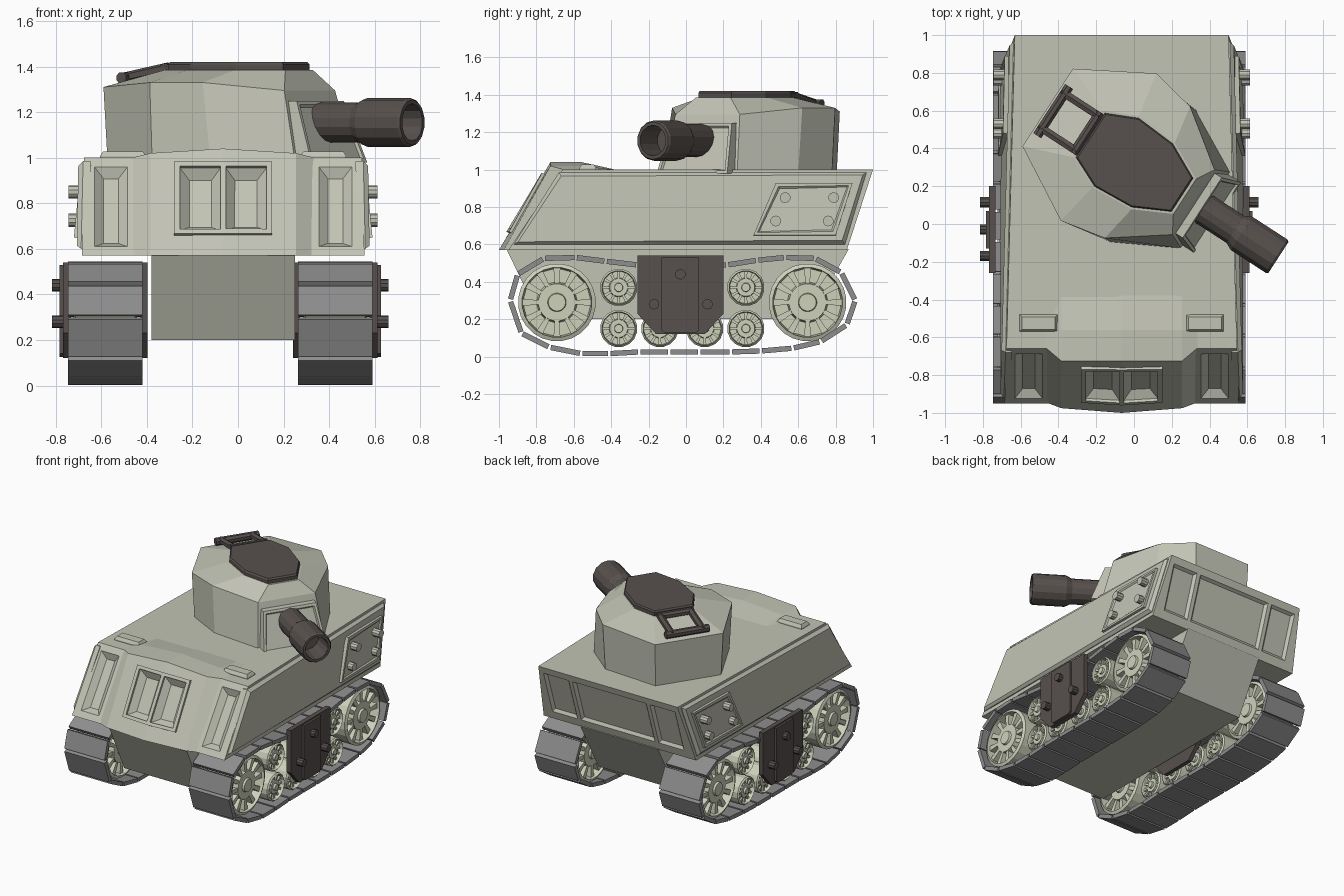
import bpy, bmesh, math
from mathutils import Vector as V

if "Cube" in bpy.data.objects:
    bpy.data.objects.remove(bpy.data.objects["Cube"])

HX, TX = -0.065, -0.078          # centre lines of hull and running gear


def material(name, rgb):
    m = bpy.data.materials.new(name)
    m.diffuse_color = (*rgb, 1)
    m.use_nodes = True
    m.node_tree.nodes["Principled BSDF"].inputs["Base Color"].default_value = m.diffuse_color
    return m


ARMOUR = material("pale olive armour", (0.54, 0.55, 0.46))
WHEEL = material("light wheel paint", (0.62, 0.64, 0.50))
DARK = material("dark brown steel", (0.095, 0.08, 0.074))
TRACK = material("grey track", (0.27, 0.27, 0.275))


def finish(name, bm, mat, loc=(0, 0, 0), rot=0):
    bmesh.ops.recalc_face_normals(bm, faces=bm.faces[:])
    me = bpy.data.meshes.new(name)
    bm.to_mesh(me)
    bm.free()
    me.materials.append(mat)
    ob = bpy.data.objects.new(name, me)
    ob.location, ob.rotation_euler.z = loc, rot
    bpy.context.collection.objects.link(ob)
    return ob


def loft(bm, rings):
    """Closed solid through equal rings; returns the last cap."""
    vs = [[bm.verts.new(p) for p in r] for r in rings]
    n = len(vs[0])
    for a, b in zip(vs, vs[1:]):
        for i in range(n):
            bm.faces.new((a[i], a[(i + 1) % n], b[(i + 1) % n], b[i]))
    bm.faces.new(vs[0][::-1])
    return bm.faces.new(vs[-1])


def lathe(bm, start, axis, profile, n):
    """Round solid: profile is (distance along axis, radius)."""
    start, axis = V(start), V(axis).normalized()
    q = axis.to_track_quat('Z', 'Y')
    ang = [2 * math.pi * (i + 0.5) / n for i in range(n)]
    loft(bm, [[start + q @ V((r * math.cos(a), r * math.sin(a), t)) for a in ang]
              for t, r in profile])


def rod(bm, a, b, r, n=8):
    a, b = V(a), V(b)
    lathe(bm, a, b - a, [(0, r), ((b - a).length, r)], n)


def normal(q, centre=V((0, 0, 0.75))):
    n = (q[2] - q[0]).cross(q[3] - q[1]).normalized()
    return n if n.dot(sum(q, V()) / 4 - centre) > 0 else -n


def panel(bm, q, t, insets):
    """Raised plate on a quad, stepped by (width, depth) insets."""
    q = [V(p) for p in q]
    n = normal(q)
    cap = loft(bm, [[p - n * 0.03 for p in q], [p + n * t for p in q]])
    bmesh.ops.recalc_face_normals(bm, faces=bm.faces[:])
    for w, d in insets:
        bmesh.ops.inset_individual(bm, faces=[cap], thickness=w, depth=d)


def pocket(bm, q, w, d, out=.01):
    """Tapered cutter for a recess."""
    q = [V(p) for p in q]
    n = normal(q)
    inner = [q[i] + w * ((q[i - 1] - q[i]).normalized() + (q[(i + 1) % 4] - q[i]).normalized())
             - n * d for i in range(4)]
    loft(bm, [[p + n * out for p in q], q, inner])


# Upper hull body and the bulged centre of the nose
bm = bmesh.new()
loft(bm, [[(-.62, -.95, .57), (.62, -.95, .57), (.62, .86, .57), (-.62, .86, .57)],
          [(-.61, -.66, 1), (.61, -.66, 1), (.566, 1, 1), (-.566, 1, 1)]])
hull = finish("upper_hull", bm, ARMOUR, (HX, 0, 0))
bm = bmesh.new()
loft(bm, [[(u, yb, .57), (u, yt, zt), (u, -.56, zt), (u, -.37, .998), (u, -.37, .57)]
          for u, yb, yt, zt in ((-.4, -.945, -.657, 1), (-.32, -.975, -.725, 1.02), (0, -1, -.725, 1.04),
                                (.32, -.975, -.725, 1.02), (.4, -.945, -.657, 1))])
nose = finish("nose_bulge", bm, ARMOUR, (HX, 0, 0))


# Surfaces given by height, for placing recesses in nose and rear
def bulge(u, z):
    return (u, -.725 - (.275 - .025 * abs(u) / .32) * (1.03 - z) / .46, z)


def glacis(u, z):
    return (u, -.66 - .29 * (1 - z) / .43, z)


def rear(u, z):
    return (u, 1 - .14 * (1 - z) / .43, z)


def rect(f, u0, u1, z0, z1):
    return [f(u0, z0), f(u1, z0), f(u1, z1), f(u0, z1)]


# Raised frame round the twin recesses
bm = bmesh.new()
out = V((0, -.014, .008))
loft(bm, [[V(bulge(u, .66)) + out, V(bulge(u, .975)) + out, V(bulge(u, .975)) - 3 * out,
           V(bulge(u, .66)) - 3 * out] for u in (-.215, 0, .215)])
frame = finish("nose_frame", bm, ARMOUR, (HX, 0, 0))

bm = bmesh.new()
for s in (-1, 1):
    pocket(bm, rect(glacis, s * .42, s * .565, .61, .96), .04, .035)
    pocket(bm, rect(bulge, s * .012, s * .19, .68, .955), .04, .04, .03)
    pocket(bm, rect(rear, s * .33, s * .535, .63, .95), .018, .018)
pocket(bm, rect(rear, -.3, .3, .63, .95), .018, .018)
cutter = finish("recess_cutter", bm, ARMOUR, (HX, 0, 0))
cutter.hide_render = True
for ob in (hull, nose, frame):
    mod = ob.modifiers.new("recesses", 'BOOLEAN')
    mod.operation, mod.object, mod.solver = 'DIFFERENCE', cutter, 'EXACT'
    bpy.context.view_layer.objects.active = ob
    bpy.ops.object.modifier_apply(modifier=mod.name)
bpy.data.objects.remove(cutter)

# Lower hull
bm = bmesh.new()
loft(bm, [[(u, -.96, .575), (u, -.78, .2), (u, .66, .2), (u, .87, .575)] for u in (-.315, .315)])
finish("lower_hull", bm, ARMOUR, (HX, 0, 0))


# Side plates, bolted access panels and top vents
def side(s, y, z):
    top = .61 - .044 * (y + .66) / 1.66
    return (s * (.62 + (top - .62) * (z - .57) / .43), y, z)


plates, access, vents = bmesh.new(), bmesh.new(), bmesh.new()
for s in (-1, 1):
    panel(plates, [side(s, *p) for p in ((-.92, .6), (-.68, .985), (.965, .985), (.85, .6))],
          .004, [(.025, .02)])
    panel(access, [side(s, *p) for p in ((.36, .645), (.48, .925), (.89, .925), (.80, .645))],
          .042, [(.025, 0), (.012, -.008)])
    for y, z in ((.53, .85), (.48, .725), (.79, .85), (.76, .725)):
        rod(access, (s * .6, y, z), (s * .678, y, z), .029, 10)
    a, b = s * .34, s * .54
    panel(vents, [(a, -.57, 1), (b, -.57, 1), (b, -.48, 1), (a, -.48, 1)], .008, [(.018, .02)])
finish("side_plates", plates, ARMOUR, (HX, 0, 0))
finish("access_panels", access, ARMOUR, (HX, 0, 0))
finish("top_vents", vents, ARMOUR, (HX, 0, 0))

# Track pads between successive joints (y, z)
JOINTS = [(-.94, .30), (-.90, .44), (-.76, .525), (-.59, .53), (-.43, .51), (-.26, .49), (-.09, .485),
          (.07, .485), (.22, .49), (.38, .515), (.53, .53), (.69, .525), (.83, .45), (.905, .30),
          (.86, .17), (.72, .08), (.57, .045), (.40, .03), (.24, .025), (.07, .025), (-.09, .025),
          (-.25, .025), (-.41, .016), (-.56, .016), (-.73, .05), (-.88, .125)]


def wheel(bm, s, y, z, r, n):
    """Recessed disc with rim, hub and twelve spokes on both sides."""
    c, h, k = s * .505, .14, .35 * r
    half = [(h, .22), (h - .015, .24), (h - .015, .48), (h - k, .52), (h - k, .86), (h, .9), (h - .01, 1)]
    prof = [(-x, f * r) for x, f in half] + [(x, f * r) for x, f in half[::-1]]
    lathe(bm, (c, y, z), (1, 0, 0), prof, n)
    for e in (-1, 1):
        for i in range(12):
            a = 2 * math.pi * i / 12
            pts = [(f * r, a + d) for f, d in ((.46, -.12), (.9, -.1), (.9, .1), (.46, .12))]
            loft(bm, [[(c + e * x, y + q * math.cos(t), z + q * math.sin(t)) for q, t in pts]
                      for x in (h - k - .003, h - .02)])


GUARD = [(-.26, .54), (.2, .54), (.2, .23), (.1, .12), (-.16, .12), (-.26, .23)]
RIB = [(-.13, .53), (.07, .53), (.07, .14), (.05, .125), (-.11, .125), (-.13, .14)]
for s, word in ((-1, "left"), (1, "right")):
    bm = bmesh.new()
    for a, b in zip(JOINTS, JOINTS[1:] + JOINTS[:1]):
        a, b = V((0, *a)), V((0, *b))
        d = (b - a).normalized()
        n = V((0, -d.z, d.y)) * .014
        a, b = a + d * .007, b - d * .007
        loft(bm, [[p + V((s * u, 0, 0)) for p in (a - n, b - n, b + n, a + n)] for u in (.342, .669)])
    finish(word + "_track", bm, TRACK, (TX, 0, 0))

    bm = bmesh.new()
    for y in (-.69, .65):
        wheel(bm, s, y, .29, .208, 24)
    for y, z in ((-.36, .37), (.32, .37), (-.36, .15), (-.14, .15), (.1, .15), (.32, .15)):
        wheel(bm, s, y, z, .1, 16)
    finish(word + "_wheels", bm, WHEEL, (TX, 0, 0))

    # Bolted guard plates outside and inside the track
    bm = bmesh.new()
    loft(bm, [[(s * x, y, z) for y, z in GUARD] for x in (.655, .69)])
    loft(bm, [[(s * x, y, z) for y, z in RIB] for x in (.68, .706)])
    loft(bm, [[(s * x, y, z) for y, z in GUARD] for x in (.32, .35)])
    for y, z in ((-.17, .28), (-.03, .44), (.115, .28)):
        rod(bm, (s * .68, y, z), (s * .738, y, z), .028, 10)
    finish(word + "_guard_plate", bm, DARK, (TX, 0, 0))

# Turret, turned to the right (local x points along the gun)
AT, TURN = (0, .32, 0), math.radians(-33)


def ring(half, k=1):
    return [V((x * k, y * k, z)) for x, y, z in half] + \
           [V((x * k, -y * k, z)) for x, y, z in half[::-1]]


def hatch(z):
    return [(-.275, .14, z), (-.11, .215, z), (.115, .2, z), (.305, .105, z)]


bm = bmesh.new()
loft(bm, [ring([(-.53, .235, .98), (-.16, .445, .98), (.125, .415, .98), (.455, .24, .98)]),
          ring([(-.545, .245, 1.31), (-.16, .465, 1.33), (.085, .415, 1.33), (.375, .205, 1.295)]),
          ring(hatch(1.385), 1.05)])
finish("turret", bm, ARMOUR, AT, TURN)

bm = bmesh.new()
cap = loft(bm, [[(x, y, z) for x, y, z in ((b, -.225, .98), (b, .225, .98), (t, .19, 1.25), (t, -.19, 1.25))]
                for b, t in ((.4, .33), (.53, .43))])
bmesh.ops.recalc_face_normals(bm, faces=bm.faces[:])
bmesh.ops.inset_individual(bm, faces=[cap], thickness=.025, depth=0)
bmesh.ops.inset_individual(bm, faces=[cap], thickness=.01, depth=-.012)
finish("gun_mantlet", bm, ARMOUR, AT, TURN)

bm = bmesh.new()
lathe(bm, (0, 0, 1.155), (1, 0, 0), [(.4, .088), (.64, .088), (.68, .108), (.9, .108), (.912, .1),
                                     (.912, .082), (.75, .078)], 14)
finish("gun_barrel", bm, DARK, AT, TURN)

bm = bmesh.new()
loft(bm, [ring(hatch(1.37)), ring(hatch(1.41)), ring(hatch(1.42), .97)])
finish("turret_hatch", bm, DARK, AT, TURN)

# Rack behind the hatch
bm = bmesh.new()
rod(bm, (-.51, -.155, 1.35), (-.51, .155, 1.35), .027)
rod(bm, (-.3, -.13, 1.39), (-.3, .13, 1.39), .026)
for y in (-.11, .11):
    rod(bm, (-.525, y, 1.35), (-.29, y, 1.395), .024, 6)
finish("turret_rack", bm, DARK, AT, TURN)
